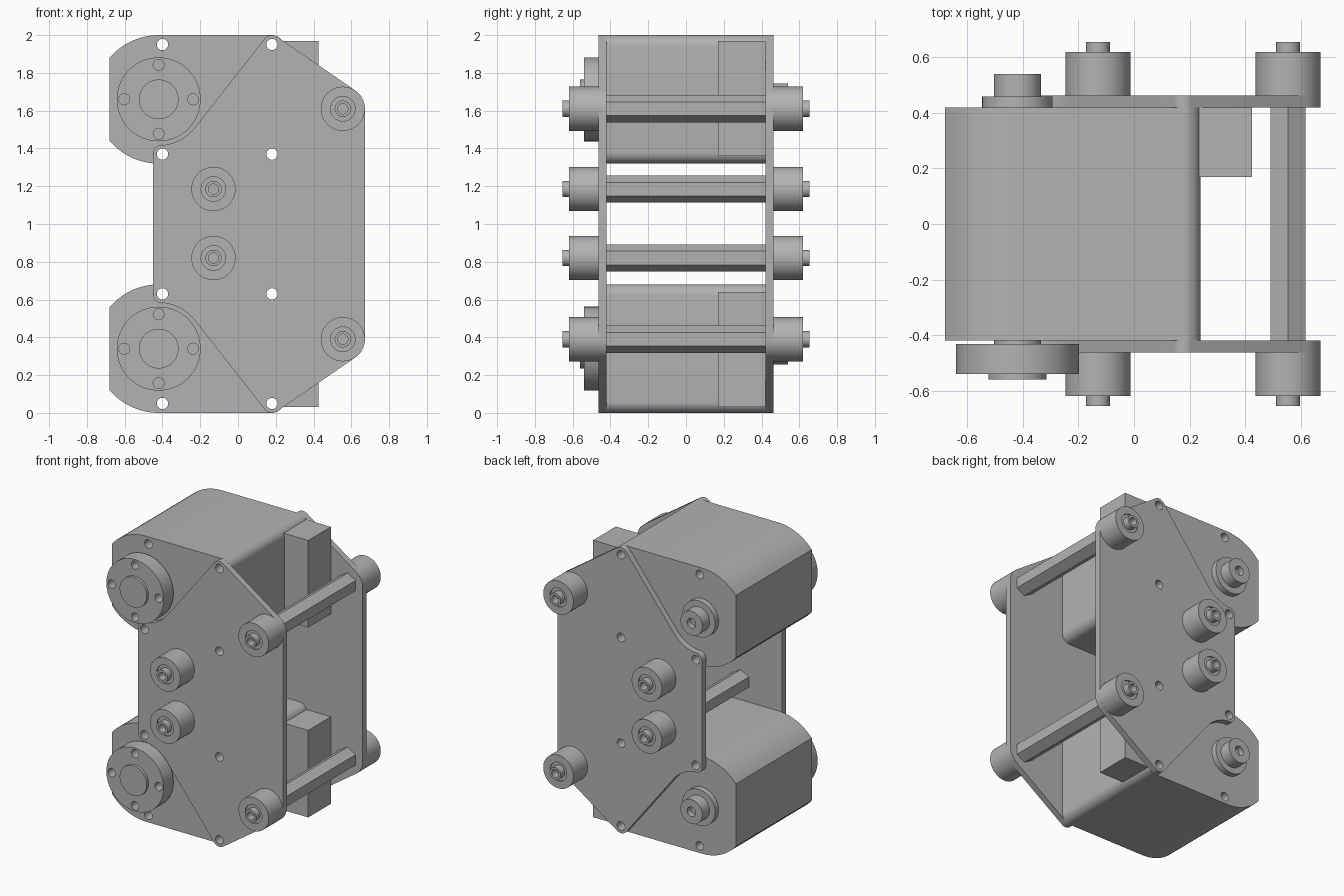
import bpy, bmesh
from math import cos, sin, pi, radians
from mathutils import Matrix

cube = bpy.data.objects.get("Cube")
if cube:
    bpy.data.objects.remove(cube, do_unlink=True)

grey = bpy.data.materials.new("plain grey")
grey.use_nodes = True
grey.diffuse_color = (0.45, 0.45, 0.45, 1)
grey.node_tree.nodes["Principled BSDF"].inputs["Base Color"].default_value = grey.diffuse_color


def arc(cx, cz, r, start, end, n=10):
    """Points on an arc, angles in degrees."""
    angles = [radians(start + (end - start) * i / n) for i in range(n + 1)]
    return [(cx + r * cos(a), cz + r * sin(a)) for a in angles]


def circle(cx, cz, r, n=32):
    return arc(cx, cz, r, 0, 360, n)[:-1]


def flip(points):
    """Mirror top to bottom about the middle height."""
    return [(x, 2 - z) for x, z in reversed(points)]


def finish(name, bm):
    bmesh.ops.remove_doubles(bm, verts=bm.verts, dist=0.0001)
    bmesh.ops.recalc_face_normals(bm, faces=bm.faces)
    mesh = bpy.data.meshes.new(name)
    bm.to_mesh(mesh)
    bm.free()
    mesh.materials.append(grey)
    obj = bpy.data.objects.new(name, mesh)
    bpy.context.collection.objects.link(obj)
    bpy.ops.object.select_all(action="DESELECT")
    obj.select_set(True)
    bpy.context.view_layer.objects.active = obj
    bpy.ops.object.shade_smooth_by_angle(angle=radians(30))
    return obj


def slab(name, outline, holes, y0, y1):
    """Extrude an x-z outline with holes from y0 to y1."""
    curve = bpy.data.curves.new(name, "CURVE")
    curve.dimensions = "2D"
    curve.fill_mode = "BOTH"
    curve.extrude = (y1 - y0) / 2
    for points in [outline] + holes:
        spline = curve.splines.new("POLY")
        spline.points.add(len(points) - 1)
        for p, (x, z) in zip(spline.points, points):
            p.co = (x, z, 0, 1)
        spline.use_cyclic_u = True
    helper = bpy.data.objects.new(name + " outline", curve)
    bpy.context.collection.objects.link(helper)
    bpy.context.view_layer.update()
    mesh = bpy.data.meshes.new_from_object(helper.evaluated_get(bpy.context.evaluated_depsgraph_get()))
    bm = bmesh.new()
    bm.from_mesh(mesh)
    bpy.data.objects.remove(helper, do_unlink=True)
    bpy.data.curves.remove(curve)
    bpy.data.meshes.remove(mesh)
    bm.transform(Matrix.Translation((0, (y0 + y1) / 2, 0)) @ Matrix.Rotation(pi / 2, 4, "X"))
    return finish(name, bm)


def lathe(name, profile, cx, cz, side=1, n=48):
    """Revolve (radius, distance along y) points; side picks front or back."""
    bm = bmesh.new()
    rings = [[bm.verts.new((cx + x, side * d, cz + z)) for x, z in circle(0, 0, max(r, 0.0005), n)]
             for r, d in profile]
    for a, b in zip(rings, rings[1:]):
        for i in range(n):
            j = (i + 1) % n
            bm.faces.new((a[i], a[j], b[j], b[i]))
    bm.faces.new(rings[0])
    bm.faces.new(rings[-1])
    return finish(name, bm)


HUB_X, HUB_Z = -0.42, 1.66
ROLLER = [(0.117, 0.46), (0.117, 0.62), (0.065, 0.62), (0.065, 0.61), (0.043, 0.61),
          (0.043, 0.655), (0.027, 0.655), (0.027, 0.6), (0, 0.6)]
REAR_SHAFT = [(0.127, 0.415), (0.127, 0.46), (0.085, 0.46), (0.085, 0.54),
              (0.033, 0.54), (0.033, 0.5), (0, 0.5)]

# Side plates, upper half of the outline mirrored to the lower half
half = (arc(0.555, 1.61, 0.117, 0, 55) + arc(0.18, 1.95, 0.05, 55, 141)
        + arc(HUB_X, HUB_Z, 0.243, -39, -85, 14) + arc(-0.4, 1.37, 0.05, 90, 180))
plate_holes = [circle(x, z, 0.03) for x, z in ((0.18, 1.95), (0.18, 1.37), (-0.4, 1.37))]
plate_holes += [flip(h) for h in plate_holes]
for name, y in (("front plate", -0.463), ("back plate", 0.42)):
    slab(name, half + flip(half), plate_holes, y, y + 0.043)

# Two motor units, the lower one mirrored from the upper one
body = (arc(0.18, 1.94, 0.06, 0, 90) + arc(HUB_X, HUB_Z, 0.34, 90, 140)
        + arc(HUB_X, HUB_Z, 0.34, 220, 270) + arc(0.18, 1.38, 0.06, 270, 360))
bolts = [circle(x, z, 0.03) for x in (-0.4, 0.18) for z in (1.37, 1.95)]
box = [(0.235, 1.36), (0.425, 1.36), (0.425, 1.97), (0.235, 1.97)]
hub = circle(HUB_X, HUB_Z, 0.222, 64)
hub_holes = [circle(HUB_X + x, HUB_Z + z, 0.029, 20)
             for x, z in ((0.182, 0), (-0.182, 0), (0, 0.182), (0, -0.182))]
for level in ("upper", "lower"):
    place = flip if level == "lower" else list
    z = HUB_Z if level == "upper" else 2 - HUB_Z
    slab(level + " motor body", place(body), [place(b) for b in bolts], -0.42, 0.42)
    slab(level + " terminal box", place(box), [], 0.17, 0.42)
    slab(level + " hub disc", place(hub), [place(h) for h in hub_holes], -0.54, -0.432)
    lathe(level + " hub cap", [(0.105, 0.53), (0.105, 0.56)], HUB_X, z, -1)
    lathe(level + " hub neck", [(0.085, 0.41), (0.085, 0.44)], HUB_X, z, -1)
    lathe(level + " rear shaft", REAR_SHAFT, HUB_X, z)

# Hexagonal tie rods with a roller at each end
for name, x, z in (("upper outer", 0.555, 1.61), ("upper inner", -0.13, 1.185),
                   ("lower inner", -0.13, 0.82), ("lower outer", 0.555, 0.39)):
    slab(name + " tie rod", arc(x, z, 0.072, 30, 330, 5), [], -0.425, 0.425)
    for end, side in (("front", -1), ("back", 1)):
        lathe(f"{name} {end} roller", ROLLER, x, z, side)
